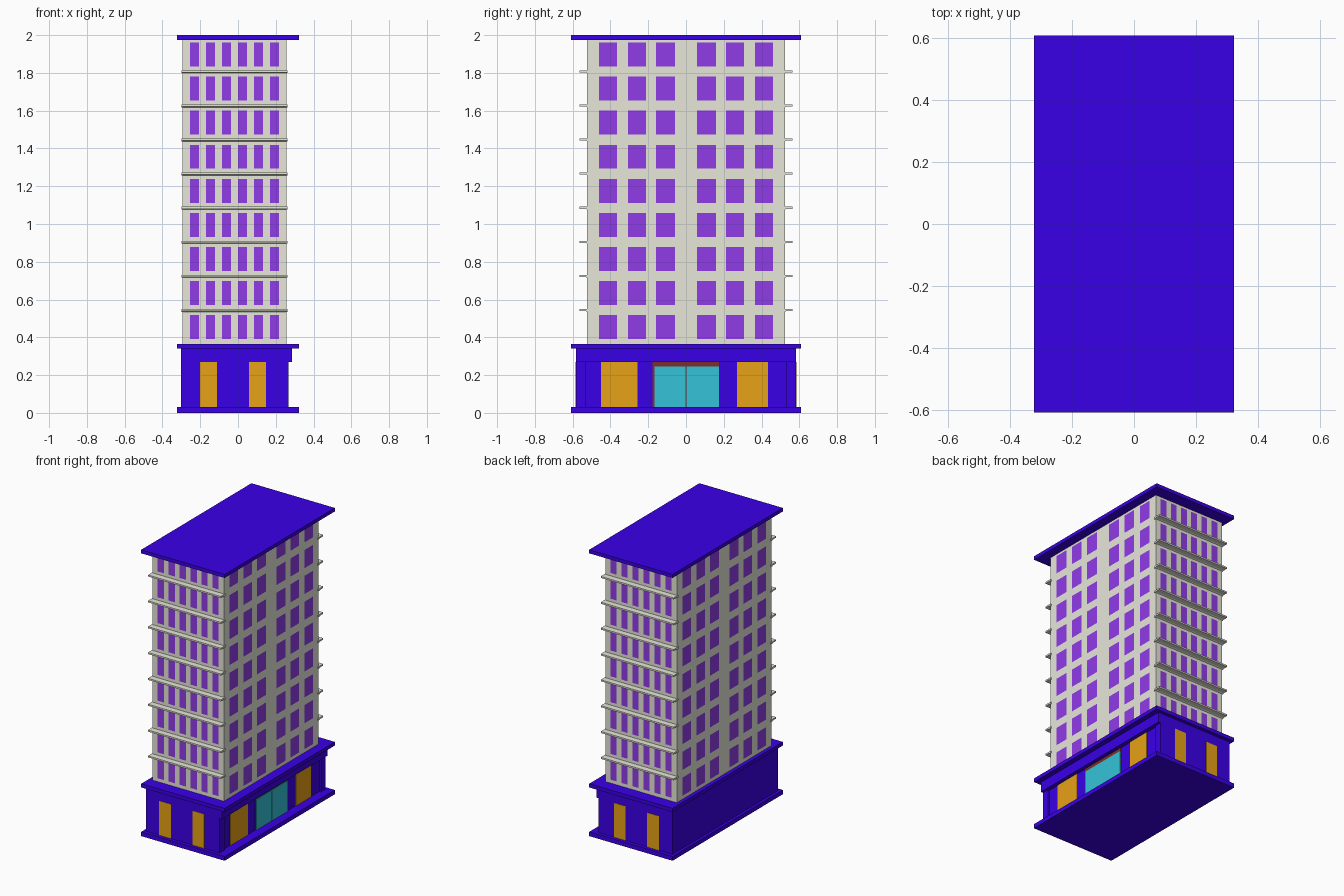
import bpy, bmesh

if "Cube" in bpy.data.objects:
    bpy.data.objects.remove(bpy.data.objects["Cube"])


def material(name, rgb):
    m = bpy.data.materials.new(name)
    m.diffuse_color = (*rgb, 1)
    m.use_nodes = True
    m.node_tree.nodes["Principled BSDF"].inputs["Base Color"].default_value = m.diffuse_color
    return m


BLUE = material("deep blue", (0.042, 0.0, 0.8))
GREY = material("warm grey", (0.8, 0.8, 0.7))
PURPLE = material("purple glass", (0.28, 0.045, 0.8))
ORANGE = material("amber glass", (0.8, 0.36, 0.008))
TEAL = material("teal glass", (0.035, 0.55, 0.69))
BROWN = material("red brown", (0.2, 0.03, 0.025))


def finish(name, bm, mats):
    me = bpy.data.meshes.new(name)
    bm.to_mesh(me)
    bm.free()
    for m in mats:
        me.materials.append(m)
    ob = bpy.data.objects.new(name, me)
    bpy.context.collection.objects.link(ob)
    return ob


def box(name, x, y, z, mat):
    bm = bmesh.new()
    bmesh.ops.create_cube(bm, size=1)
    for v in bm.verts:
        for i, r in enumerate((x, y, z)):
            v.co[i] = r[0] if v.co[i] < 0 else r[1]
    return finish(name, bm, [mat])


def wall(bm, place, us, zs):
    """Grid wall; cells at odd column and odd row are window faces."""
    for i in range(len(us) - 1):
        for j in range(len(zs) - 1):
            c = [(us[i], zs[j]), (us[i + 1], zs[j]),
                 (us[i + 1], zs[j + 1]), (us[i], zs[j + 1])]
            f = bm.faces.new([bm.verts.new(place(u, z)) for u, z in c])
            f.material_index = i % 2 * (j % 2)


# Tower with flush windows on all four sides
X0, X1, Y = -0.295, 0.257, 0.523
STEP = 0.1805
zs = [0.36]
for k in range(9):
    zs += [0.39 + k * STEP, 0.517 + k * STEP]
zs.append(1.98)
xs = [X0]
for k in range(6):
    xs += [-0.254 + k * 0.0846, -0.206 + k * 0.0846]
xs.append(X1)
half = [0.058, 0.158, 0.212, 0.307, 0.365, 0.46, Y]
ys = [-v for v in reversed(half)] + half
bm = bmesh.new()
wall(bm, lambda u, z: (u, -Y, z), xs, zs)
wall(bm, lambda u, z: (-u, Y, z), [-x for x in reversed(xs)], zs)
wall(bm, lambda u, z: (X1, u, z), ys, zs)
wall(bm, lambda u, z: (X0, -u, z), ys, zs)
bmesh.ops.remove_doubles(bm, verts=bm.verts, dist=1e-5)
finish("tower", bm, [GREY, PURPLE])

# Floor ledges on front and back, chamfered underneath near the wall
for side, label in ((-1, "front"), (1, "back")):
    for k in range(8):
        z = 0.545 + k * STEP
        prof = [(Y - 0.01, z + 0.005), (0.565, z + 0.005), (0.565, z - 0.006),
                (Y + 0.008, z - 0.006), (Y, z - 0.010), (Y - 0.01, z - 0.010)]
        bm = bmesh.new()
        f = bm.faces.new([bm.verts.new((-0.3, side * y, h)) for y, h in prof])
        ext = bmesh.ops.extrude_face_region(bm, geom=[f])
        moved = [g for g in ext["geom"] if isinstance(g, bmesh.types.BMVert)]
        bmesh.ops.translate(bm, verts=moved, vec=(0.563, 0, 0))
        bmesh.ops.recalc_face_normals(bm, faces=bm.faces)
        finish(f"{label}_ledge_{k + 1}", bm, [GREY])

# Slabs: ground, podium top and roof
SX, SY = (-0.322, 0.322), (-0.608, 0.608)
box("ground_slab", SX, SY, (0, 0.03), BLUE)
box("podium_slab", SX, SY, (0.34, 0.366), BLUE)
box("roof_slab", SX, SY, (1.975, 2.0), BLUE)

# Podium body, end walls and fascia band
box("podium_core", (-0.303, 0.255), (-0.54, 0.54), (0.03, 0.34), BLUE)
box("podium_fascia", (-0.302, 0.285), (-0.583, 0.583), (0.27, 0.34), BLUE)
for s, label in ((-1, "front"), (1, "back")):
    box(f"{label}_end_wall", (-0.303, 0.267), sorted((s * 0.533, s * 0.583)),
        (0.03, 0.34), BLUE)
    # End windows
    for n, x in enumerate(((-0.2, -0.11), (0.058, 0.148))):
        box(f"{label}_podium_window_{n + 1}", x,
            sorted((s * 0.58, s * 0.585)), (0.03, 0.27), ORANGE)

# Shop windows and entrance on the right side
box("shop_window_1", (0.253, 0.259), (-0.45, -0.258), (0.03, 0.27), ORANGE)
box("shop_window_2", (0.253, 0.259), (0.27, 0.434), (0.03, 0.27), ORANGE)
box("entrance_frame", (0.253, 0.258), (-0.178, 0.175), (0.03, 0.27), BROWN)
box("entrance_door_1", (0.254, 0.262), (-0.168, -0.002), (0.03, 0.245), TEAL)
box("entrance_door_2", (0.254, 0.262), (0.002, 0.175), (0.03, 0.245), TEAL)
